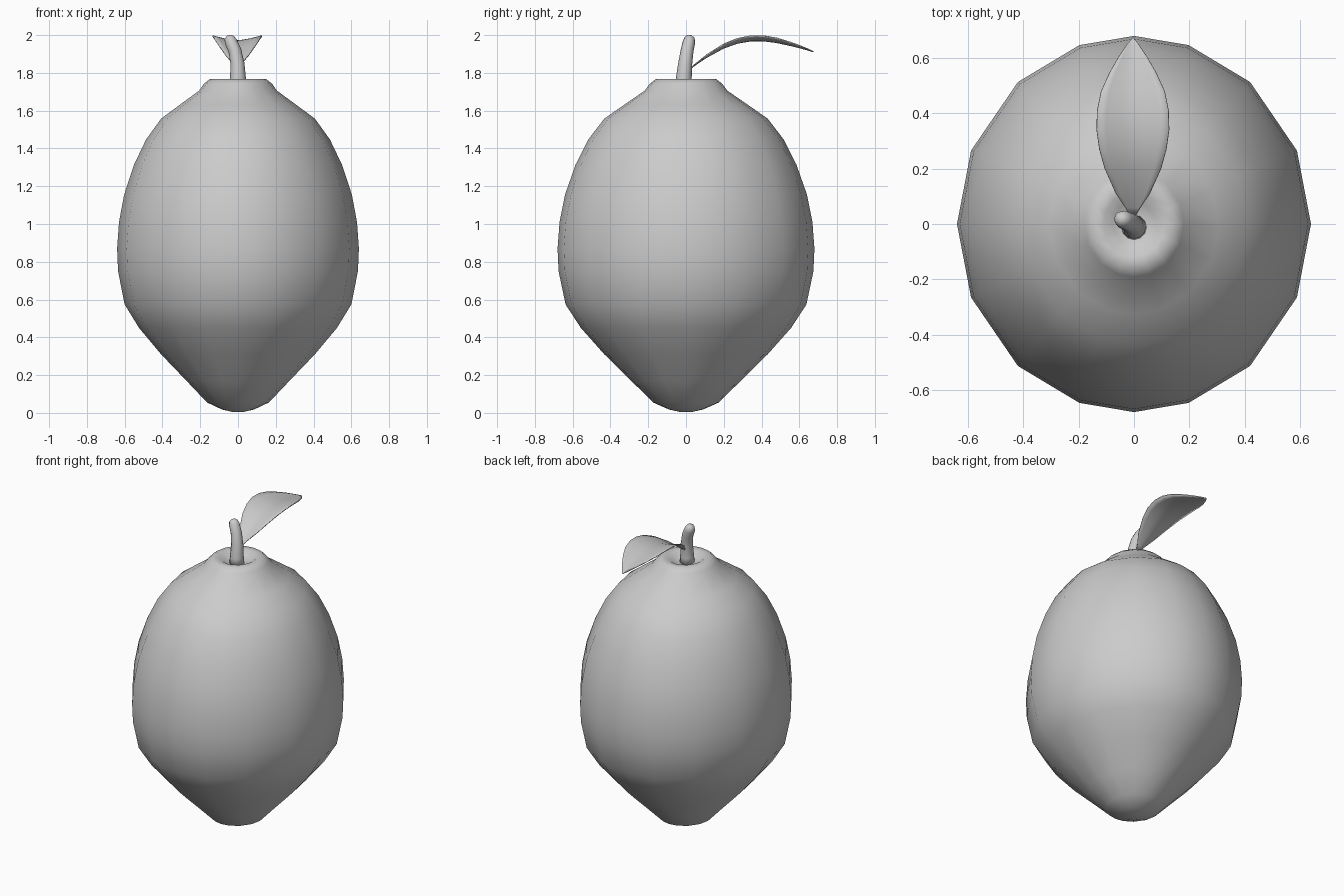
import bpy
import bmesh
from math import sin, cos, pi, radians
from mathutils import Vector

cube = bpy.data.objects.get("Cube")
if cube:
    bpy.data.objects.remove(cube, do_unlink=True)

grey = bpy.data.materials.new("plain grey")
grey.use_nodes = True
colour = (0.6, 0.6, 0.6, 1)
grey.diffuse_color = colour
grey.node_tree.nodes["Principled BSDF"].inputs["Base Color"].default_value = colour


def loft(name, rows, closed=True):
    """Join rows of points with faces; a closed loft wraps round and is capped."""
    bm = bmesh.new()
    grid = [[bm.verts.new(p) for p in row] for row in rows]
    n = len(grid[0])
    for a, b in zip(grid, grid[1:]):
        for i in range(n if closed else n - 1):
            j = (i + 1) % n
            bm.faces.new((a[i], a[j], b[j], b[i]))
    if closed:
        for end in (grid[0], grid[-1]):
            bmesh.ops.poke(bm, faces=[bm.faces.new(end)])
    bmesh.ops.remove_doubles(bm, verts=bm.verts, dist=0.0005)
    bmesh.ops.recalc_face_normals(bm, faces=bm.faces)
    mesh = bpy.data.meshes.new(name)
    bm.to_mesh(mesh)
    bm.free()
    mesh.materials.append(grey)
    mesh.shade_smooth()
    obj = bpy.data.objects.new(name, mesh)
    bpy.context.collection.objects.link(obj)
    return obj


# Fruit body: slightly deeper than wide, tapered below, with a dimpled neck on top
profile = [(0.03, 0.005), (0.085, 0.018), (0.164, 0.055), (0.27, 0.167),
           (0.407, 0.31), (0.524, 0.45), (0.6, 0.574), (0.635, 0.75),
           (0.64, 0.87), (0.63, 1.01), (0.603, 1.155), (0.55, 1.315),
           (0.487, 1.447), (0.407, 1.558), (0.307, 1.632), (0.206, 1.706),
           (0.18, 1.743), (0.15, 1.767), (0.11, 1.766), (0.075, 1.74), (0.04, 1.73)]
quarter = [0, 23, 49, 72, 90]
angles = quarter + [180 - a for a in quarter[-2::-1]]
angles += [a + 180 for a in angles[1:-1]]
loft("fruit_body", [[(r * cos(radians(a)), r * 1.0625 * sin(radians(a)), z)
                     for a in angles] for r, z in profile])

# Stem: bent, tapering rod with a rounded tip
path = [(0.0, -0.012, 1.72, 0.046), (0.0, -0.012, 1.77, 0.042),
        (-0.003, -0.004, 1.85, 0.037), (-0.017, 0.006, 1.92, 0.034),
        (-0.038, 0.016, 1.965, 0.033), (-0.048, 0.02, 1.987, 0.026),
        (-0.053, 0.022, 1.997, 0.01)]
rows = []
for i, (x, y, z, r) in enumerate(path):
    before, after = path[max(i - 1, 0)], path[min(i + 1, len(path) - 1)]
    along = (Vector(after[:3]) - Vector(before[:3])).normalized()
    side = Vector((0, 1, 0)).cross(along).normalized()
    front = along.cross(side)
    rows.append([Vector((x, y, z)) + r * (cos(t * pi / 6) * side + sin(t * pi / 6) * front)
                 for t in range(12)])
loft("stem", rows)

# Leaf: arched blade, cupped across its width; each entry is y, midrib z, half width
spine = [(0.025, 1.825, 0.008), (0.06, 1.85, 0.028), (0.11, 1.883, 0.062),
         (0.2, 1.932, 0.102), (0.27, 1.957, 0.121), (0.34, 1.969, 0.131),
         (0.41, 1.97, 0.129), (0.48, 1.961, 0.115), (0.55, 1.946, 0.083),
         (0.6, 1.934, 0.054), (0.65, 1.92, 0.021), (0.675, 1.912, 0.0)]
across = [k / 4 for k in range(-4, 5)]
leaf = loft("leaf", [[(w * u - 0.004, y, z + 0.2 * w * abs(u) ** 1.5) for u in across]
                     for y, z, w in spine], closed=False)
solid = leaf.modifiers.new("thickness", 'SOLIDIFY')
solid.thickness = 0.006
solid.offset = 0
